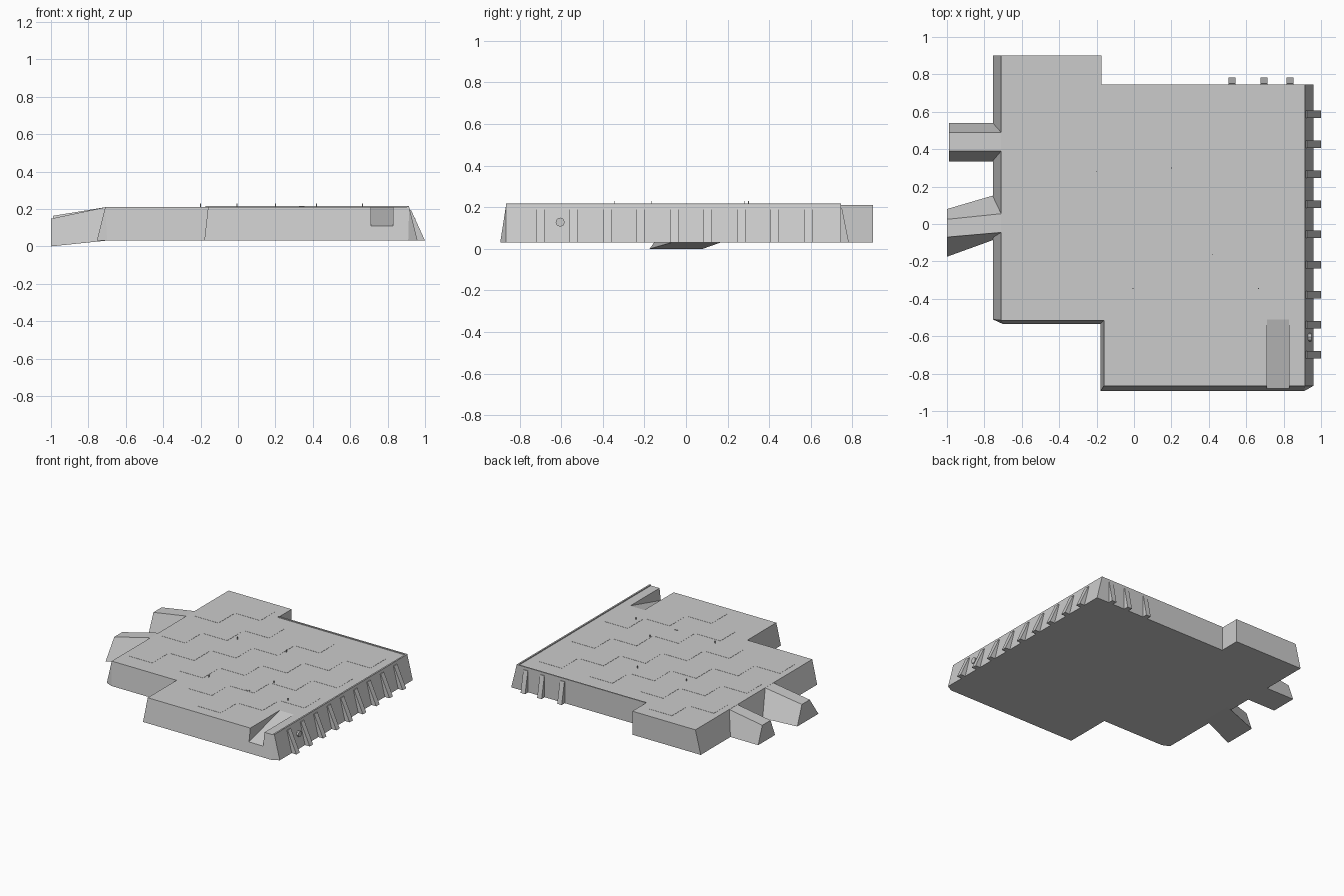
import bpy, bmesh, math

if "Cube" in bpy.data.objects:
    bpy.data.objects.remove(bpy.data.objects["Cube"])

BASE, DECK, RIM = 0.03, 0.21, 0.217


def finish(name, bm):
    bmesh.ops.remove_doubles(bm, verts=bm.verts, dist=1e-5)
    bmesh.ops.recalc_face_normals(bm, faces=bm.faces)
    me = bpy.data.meshes.new(name)
    bm.to_mesh(me)
    bm.free()
    ob = bpy.data.objects.new(name, me)
    bpy.context.collection.objects.link(ob)
    return ob


def loft(bm, a, b):
    """Solid between two matching closed loops of 3D points."""
    va = [bm.verts.new(p) for p in a]
    vb = [bm.verts.new(p) for p in b]
    bm.faces.new(va)
    bm.faces.new(vb[::-1])
    for i in range(len(a)):
        j = (i + 1) % len(a)
        bm.faces.new((va[i], vb[i], vb[j], va[j]))


def box(bm, x0, x1, y0, y1, z0, z1):
    q = [(x0, y0), (x1, y0), (x1, y1), (x0, y1)]
    loft(bm, [(x, y, z0) for x, y in q], [(x, y, z1) for x, y in q])


# Platform body: stepped outline with battered walls (pairs of top and base points)
outline = [
    ((-0.71, 0.90), (-0.755, 0.90)),
    ((-0.71, -0.515), (-0.755, -0.51)),
    ((-0.71, -0.515), (-0.70, -0.535)),
    ((-0.16, -0.515), (-0.18, -0.535)),
    ((-0.16, -0.865), (-0.18, -0.893)),
    ((0.915, -0.865), (0.91, -0.893)),
    ((0.915, -0.865), (0.96, -0.865)),
    ((0.915, 0.745), (0.96, 0.745)),
    ((-0.175, 0.745), (-0.175, 0.745)),
    ((-0.175, 0.90), (-0.175, 0.90)),
]
bm = bmesh.new()
loft(bm, [(*t, DECK) for t, b in outline], [(*b, BASE) for t, b in outline])
body = finish("platform_body", bm)

# Sunken ramp cut through the front edge
bm = bmesh.new()
prof = [(-0.51, DECK), (-0.51, 0.3), (-0.95, 0.3), (-0.95, 0.09), (-0.88, 0.11)]
loft(bm, [(0.71, y, z) for y, z in prof], [(0.83, y, z) for y, z in prof])
cutter = finish("ramp_cutter", bm)
cutter.hide_render = True
mod = body.modifiers.new("ramp", 'BOOLEAN')
mod.operation, mod.solver, mod.object = 'DIFFERENCE', 'EXACT', cutter
bpy.context.view_layer.objects.active = body
bpy.ops.object.modifier_apply(modifier=mod.name)
bpy.data.objects.remove(cutter)

# Low parapet along the right and back edges
bm = bmesh.new()
box(bm, 0.903, 0.915, -0.865, 0.745, 0.2, RIM)
box(bm, -0.175, 0.903, 0.735, 0.745, 0.2, RIM)
finish("parapet", bm)


# Two causeways on the left: (x, base front, top front, top back, base back, base z, top z)
def section(x, y0, y1, y2, y3, z0, z1):
    return [(x, y0, z0), (x, y1, z1), (x, y2, z1), (x, y3, z0)]


for name, root, end in (
    ("back_causeway", (-0.71, 0.335, 0.39, 0.49, 0.54, BASE, 0.209),
     (-0.99, 0.335, 0.39, 0.49, 0.54, BASE, 0.163)),
    ("front_causeway", (-0.71, -0.07, -0.045, 0.055, 0.165, BASE, 0.209),
     (-1.0, -0.175, -0.07, 0.025, 0.08, 0.0, 0.148)),
):
    bm = bmesh.new()
    loft(bm, section(*root), section(*end))
    finish(name, bm)

# Buttress ribs on the right wall
bm = bmesh.new()
for i in range(9):
    y = -0.70 + i * 0.161
    p = [(0.90, BASE), (1.0, BASE), (0.925, 0.195), (0.90, 0.195)]
    loft(bm, [(x, y - 0.02, z) for x, z in p], [(x, y + 0.02, z) for x, z in p])
finish("right_buttresses", bm)

# Buttress ribs on the back wall
bm = bmesh.new()
for x in (0.525, 0.695, 0.835):
    p = [(0.73, BASE), (0.783, BASE), (0.75, 0.195), (0.73, 0.195)]
    loft(bm, [(x - 0.019, y, z) for y, z in p], [(x + 0.019, y, z) for y, z in p])
finish("back_buttresses", bm)

# Drain pipe stub on the right wall
bm = bmesh.new()
ring = [(0.022 * math.cos(k * math.pi / 4), 0.022 * math.sin(k * math.pi / 4)) for k in range(8)]
loft(bm, [(0.91, -0.605 + a, 0.128 + b) for a, b in ring],
     [(0.95, -0.605 + a, 0.128 + b) for a, b in ring])
finish("drain_pipe", bm)

# Paving slabs: thin checker of squares lying on the deck
bm = bmesh.new()
for i in range(7):
    for j in range(8):
        x, y = -0.66 + 0.215 * i, -0.78 + 0.2 * j
        on_deck = (y > -0.5 or x > -0.15) and (y < 0.53 or x < -0.38)
        off_ramp = not (x + 0.2 > 0.69 and y < -0.5)
        if (i + j) % 2 == 0 and on_deck and off_ramp:
            box(bm, x, x + 0.2, y, y + 0.185, DECK - 0.002, DECK + 0.0012)
finish("paving_slabs", bm)

# Tiny studs and a small hatch on the deck
bm = bmesh.new()
for x, y in ((-0.2, 0.28), (-0.005, -0.345), (0.42, -0.165), (0.665, -0.345), (0.2, 0.3)):
    box(bm, x - 0.002, x + 0.002, y - 0.002, y + 0.002, 0.2, 0.23)
box(bm, 0.325, 0.355, -0.376, -0.362, 0.2, 0.214)
finish("deck_studs", bm)
